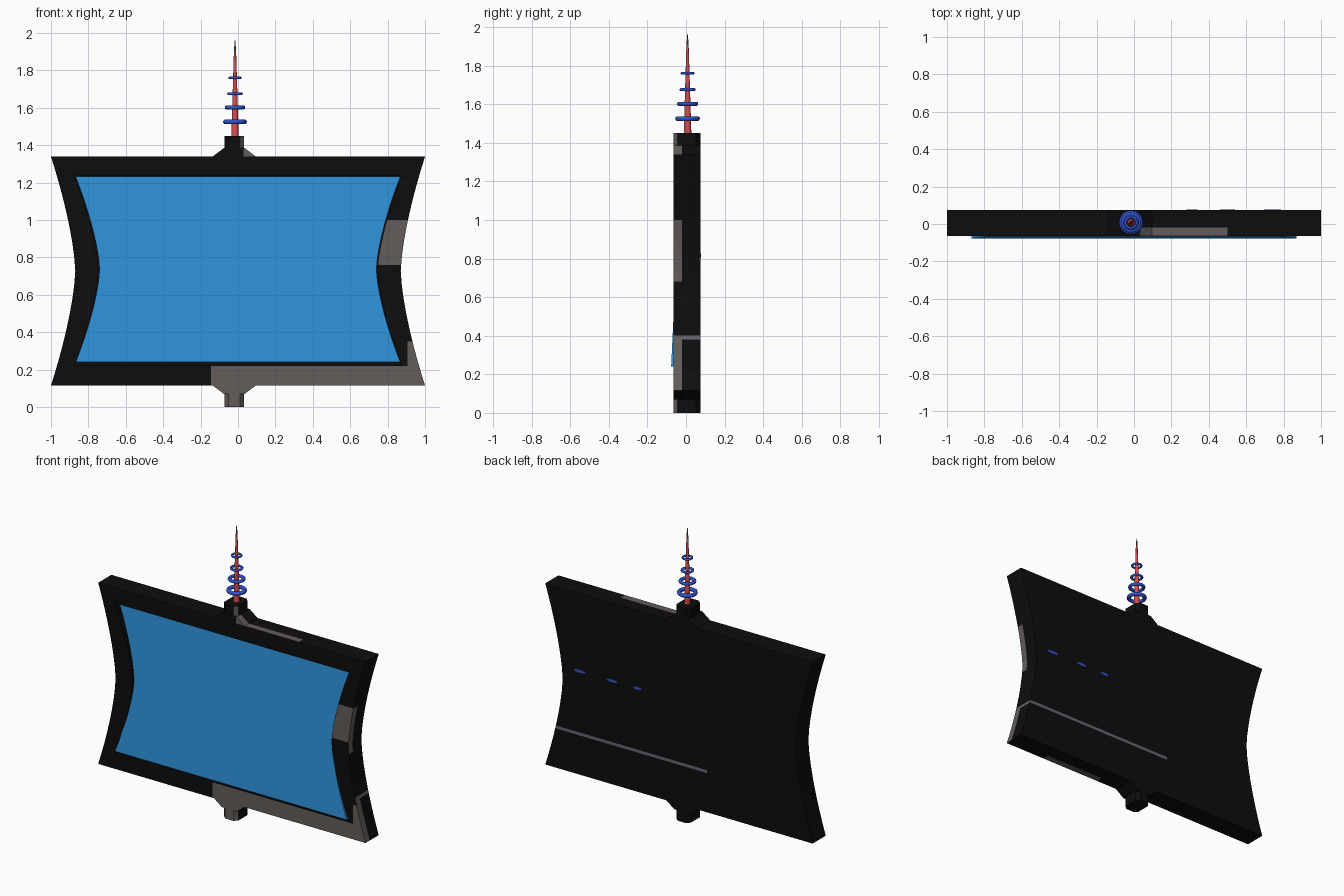
import bpy, bmesh, math
from mathutils import Vector

if "Cube" in bpy.data.objects:
    bpy.data.objects.remove(bpy.data.objects["Cube"])


def mat(name, r, g, b):
    m = bpy.data.materials.new(name)
    m.diffuse_color = (r, g, b, 1)
    m.use_nodes = True
    m.node_tree.nodes["Principled BSDF"].inputs["Base Color"].default_value = m.diffuse_color
    return m


BLACK = mat("black", 0.004, 0.004, 0.004)
GREY = mat("warm grey", 0.125, 0.108, 0.103)
SEAM = mat("seam grey", 0.13, 0.13, 0.17)
GLASS = mat("screen blue", 0.028, 0.29, 0.70)
RING = mat("ring blue", 0.03, 0.085, 0.60)
RED = mat("antenna red", 0.66, 0.075, 0.085)
TIP = mat("tip grey", 0.15, 0.12, 0.12)


def finish(name, bm, mats, smooth=False):
    bmesh.ops.recalc_face_normals(bm, faces=bm.faces)
    me = bpy.data.meshes.new(name)
    bm.to_mesh(me)
    bm.free()
    ob = bpy.data.objects.new(name, me)
    bpy.context.collection.objects.link(ob)
    for m in mats:
        me.materials.append(m)
    select(ob)
    if smooth:
        bpy.ops.object.shade_smooth_by_angle(angle=math.radians(30))
    return ob


def select(ob):
    bpy.ops.object.select_all(action='DESELECT')
    ob.select_set(True)
    bpy.context.view_layer.objects.active = ob


def prism(points, vec):
    """Extrude a closed loop of 3D points along vec."""
    bm = bmesh.new()
    f = bm.faces.new([bm.verts.new(p) for p in points])
    r = bmesh.ops.extrude_face_region(bm, geom=[f])
    bmesh.ops.translate(bm, vec=vec, verts=[v for v in r['geom'] if isinstance(v, bmesh.types.BMVert)])
    return bm


def side(z0, z1, wide, waist, n=16):
    """Waisted right-hand edge, from bottom to top."""
    pts = []
    for i in range(n + 1):
        t = -1 + 2 * i / n
        pts.append((waist + (wide - waist) * abs(t) ** 1.5, z0 + (z1 - z0) * (t + 1) / 2))
    return pts


def mirrored(pts):
    return [(-x, z) for x, z in reversed(pts)]


# frame body with flared necks
C = -0.02
edge = side(0.115, 1.34, 1.0, 0.87)
top = [(C + 0.115, 1.34), (C + 0.055, 1.385), (C - 0.055, 1.385), (C - 0.115, 1.34)]
bottom = [(x, 1.455 - z) for x, z in reversed(top)]
outline = edge + top + mirrored(edge) + bottom
bm = prism([(x, -0.065, z) for x, z in outline], (0, 0.14, 0))
body = finish("frame", bm, [BLACK, GREY, SEAM])

# recess for the screen
s = side(0.225, 1.235, 0.875, 0.745)
bm = prism([(x, -0.2, z) for x, z in s + mirrored(s)], (0, 0.185, 0))
cutter = finish("recess_cutter", bm, [BLACK])
cutter.hide_render = True
select(body)
mod = body.modifiers.new("recess", 'BOOLEAN')
mod.operation = 'DIFFERENCE'
mod.solver = 'EXACT'
mod.object = cutter
bpy.ops.object.modifier_apply(modifier=mod.name)
bpy.data.objects.remove(cutter)

# cut the frame along its colour boundaries
bm = bmesh.new()
bm.from_mesh(body.data)
bmesh.ops.triangulate(bm, faces=bm.faces)
cuts = [((1, 0, 0), v) for v in (-0.21, -0.145, 0.03, 0.25, 0.5, 0.7, 0.905)]
cuts += [((0, 1, 0), -0.02)]
cuts += [((0, 0, 1), v) for v in (0.22, 0.35, 0.38, 0.4, 0.68, 0.76, 1.0)]
for n, d in cuts:
    bmesh.ops.bisect_plane(bm, geom=bm.verts[:] + bm.edges[:] + bm.faces[:], dist=1e-5,
                           plane_co=Vector(n) * d, plane_no=n)
bm.normal_update()
for f in bm.faces:
    x, y, z = f.calc_center_median()
    n = f.normal
    k = 0
    if n.y < -0.9 and y < -0.05:                      # front
        if (x > -0.145 and z < 0.22) or (x > 0.905 and z < 0.35) or (x > 0.7 and 0.76 < z < 1.0):
            k = 1
        if 0.03 < x < 0.2 and z > 1.34:
            k = 1
    elif n.y > 0.9 and y > 0.05:                      # back seam
        k = 2 if x > -0.21 and 0.38 < z < 0.4 else 0
    elif n.z > 0.5 and z > 1.3:                       # top
        k = 1 if 0.03 < x < 0.5 and y < -0.02 else 0
    elif n.z < -0.5 and z < 0.12:                     # underside
        k = 1 if 0.25 < x < 0.7 and y < -0.02 else 0
    elif n.x > 0.5 and x > 0.86:                      # right side
        if y < -0.02:
            k = 1 if z < 0.4 or 0.68 < z < 1.0 else 0
        else:
            k = 2 if 0.38 < z < 0.4 else 0
    f.material_index = k
bm.to_mesh(body.data)
bm.free()
select(body)
bpy.ops.object.shade_smooth_by_angle(angle=math.radians(25))

# eight-sided neck blocks, top and bottom
w, c = 0.053, 0.022
plan = [(w, -0.065 + c), (w, 0.075 - c), (w - c, 0.075), (c - w, 0.075),
        (-w, 0.075 - c), (-w, -0.065 + c), (c - w, -0.065), (w - c, -0.065)]
for name, z0, z1 in (("top_neck", 1.33, 1.45), ("bottom_neck", 0.0, 0.12)):
    bm = prism([(C + x, y, z0) for x, y in plan], (0, 0, z1 - z0))
    bm.normal_update()
    for f in bm.faces:
        cx, cy, cz = f.calc_center_median()
        if abs(f.calc_center_median().z - (z0 + z1) / 2) < 0.01 and cy < -0.05:
            f.material_index = int(cx > C + 0.03) if z0 > 1 else 1
    finish(name, bm, [BLACK, GREY])

# tilted screen: bottom edge proud, top edge set back
s = side(0.24, 1.232, 0.868, 0.74)
bm = prism([(x, -0.077 + 0.047 * (z - 0.24) / 0.992, z) for x, z in s + mirrored(s)], (0, 0.014, 0))
finish("screen", bm, [GLASS])

# antenna spike with a grey tip
AX, AY = -0.016, 0.008
for name, z0, z1, r0, r1, m in (("antenna", 1.44, 1.9, 0.02, 0.006, RED),
                                ("antenna_tip", 1.9, 1.96, 0.006, 0.002, TIP)):
    bpy.ops.mesh.primitive_cone_add(vertices=16, radius1=r0, radius2=r1, depth=z1 - z0,
                                    location=(AX, AY, (z0 + z1) / 2))
    bpy.context.object.name = name
    bpy.context.object.data.materials.append(m)
    bpy.ops.object.shade_smooth_by_angle(angle=math.radians(40))

# antenna rings
for i, (z, R, r) in enumerate(((1.525, 0.064, 0.013), (1.602, 0.055, 0.011),
                               (1.675, 0.042, 0.008), (1.76, 0.036, 0.007))):
    bpy.ops.mesh.primitive_torus_add(location=(AX, AY, z), major_radius=R - r, minor_radius=r,
                                     major_segments=32, minor_segments=10)
    bpy.context.object.name = f"antenna_ring_{i + 1}"
    bpy.context.object.data.materials.append(RING)
    bpy.ops.object.shade_smooth_by_angle(angle=math.radians(60))

# small blue marks on the back
for i, (x, half) in enumerate(((0.74, 0.045), (0.5, 0.04), (0.31, 0.03))):
    pts = [(x + half * math.cos(a * math.tau / 16), 0.07, 0.815 + 0.01 * math.sin(a * math.tau / 16))
           for a in range(16)]
    finish(f"back_mark_{i + 1}", prism(pts, (0, 0.007, 0)), [RING])
